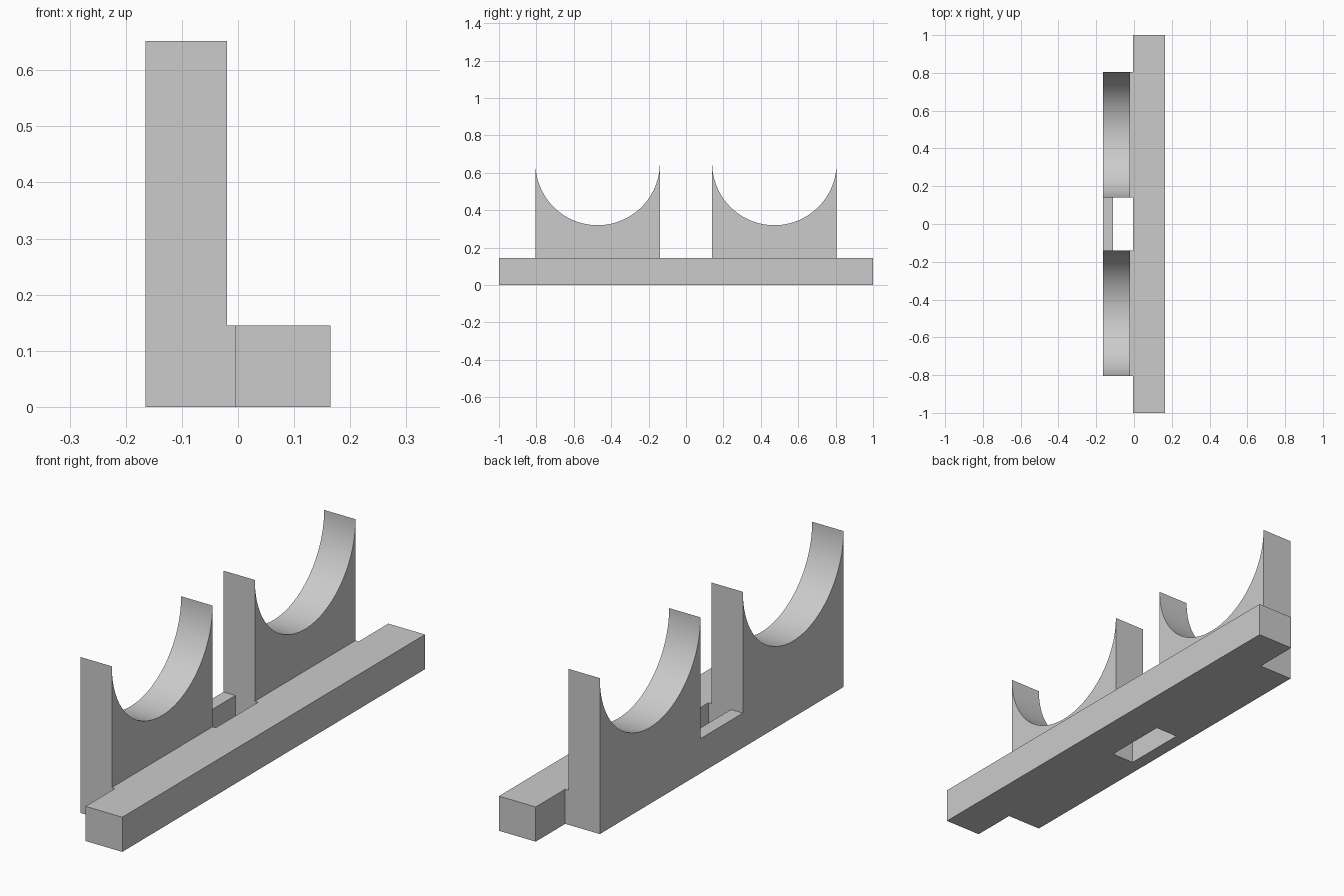
import bpy
import bmesh
from math import cos, sin, pi, radians

cube = bpy.data.objects.get("Cube")
if cube:
    bpy.data.objects.remove(cube, do_unlink=True)

# Shared colour
grey = bpy.data.materials.new("light_grey")
grey.use_nodes = True
colour = (0.6, 0.6, 0.6, 1)
grey.diffuse_color = colour
grey.node_tree.nodes["Principled BSDF"].inputs["Base Color"].default_value = colour

BASE_H = 0.145          # height of the rail and base
TOP = 0.652             # height of the cradle tips
OUTER, INNER = 0.805, 0.14
BACK, FACE, SEAM, RAIL = -0.165, -0.02, -0.005, 0.165


def extrude_profile(name, profile, x0, x1):
    """Extrude a (y, z) outline along x."""
    bm = bmesh.new()
    face = bm.faces.new([bm.verts.new((x0, y, z)) for y, z in profile])
    ext = bmesh.ops.extrude_face_region(bm, geom=[face])
    moved = [v for v in ext["geom"] if isinstance(v, bmesh.types.BMVert)]
    bmesh.ops.translate(bm, verts=moved, vec=(x1 - x0, 0, 0))
    bmesh.ops.recalc_face_normals(bm, faces=bm.faces)
    mesh = bpy.data.meshes.new(name)
    bm.to_mesh(mesh)
    bm.free()
    mesh.materials.append(grey)
    obj = bpy.data.objects.new(name, mesh)
    bpy.context.collection.objects.link(obj)
    return obj


def box(name, x0, x1, y0, y1):
    return extrude_profile(name, [(y0, 0), (y1, 0), (y1, BASE_H), (y0, BASE_H)], x0, x1)


# Long rail, and the thin bridge that leaves a slot between the cradles
box("rail", SEAM, RAIL, -1, 1)
box("bridge", BACK, -0.11, -INNER, INNER)

# Two half-round cradles, each joined to the rail by a low web
STEPS = 64
radius = (OUTER - INNER) / 2
for side, label in ((-1, "front"), (1, "back")):
    mid = side * (OUTER + INNER) / 2
    y0, y1 = mid - radius, mid + radius
    arc = [(mid + radius * cos(pi * i / STEPS), TOP - radius * sin(pi * i / STEPS))
           for i in range(STEPS + 1)]
    cradle = extrude_profile(label + "_cradle", [(y0, 0), (y1, 0)] + arc, BACK, FACE)
    bpy.ops.object.select_all(action="DESELECT")
    cradle.select_set(True)
    bpy.context.view_layer.objects.active = cradle
    bpy.ops.object.shade_smooth_by_angle(angle=radians(30))
    box(label + "_web", FACE, SEAM, y0, y1)
